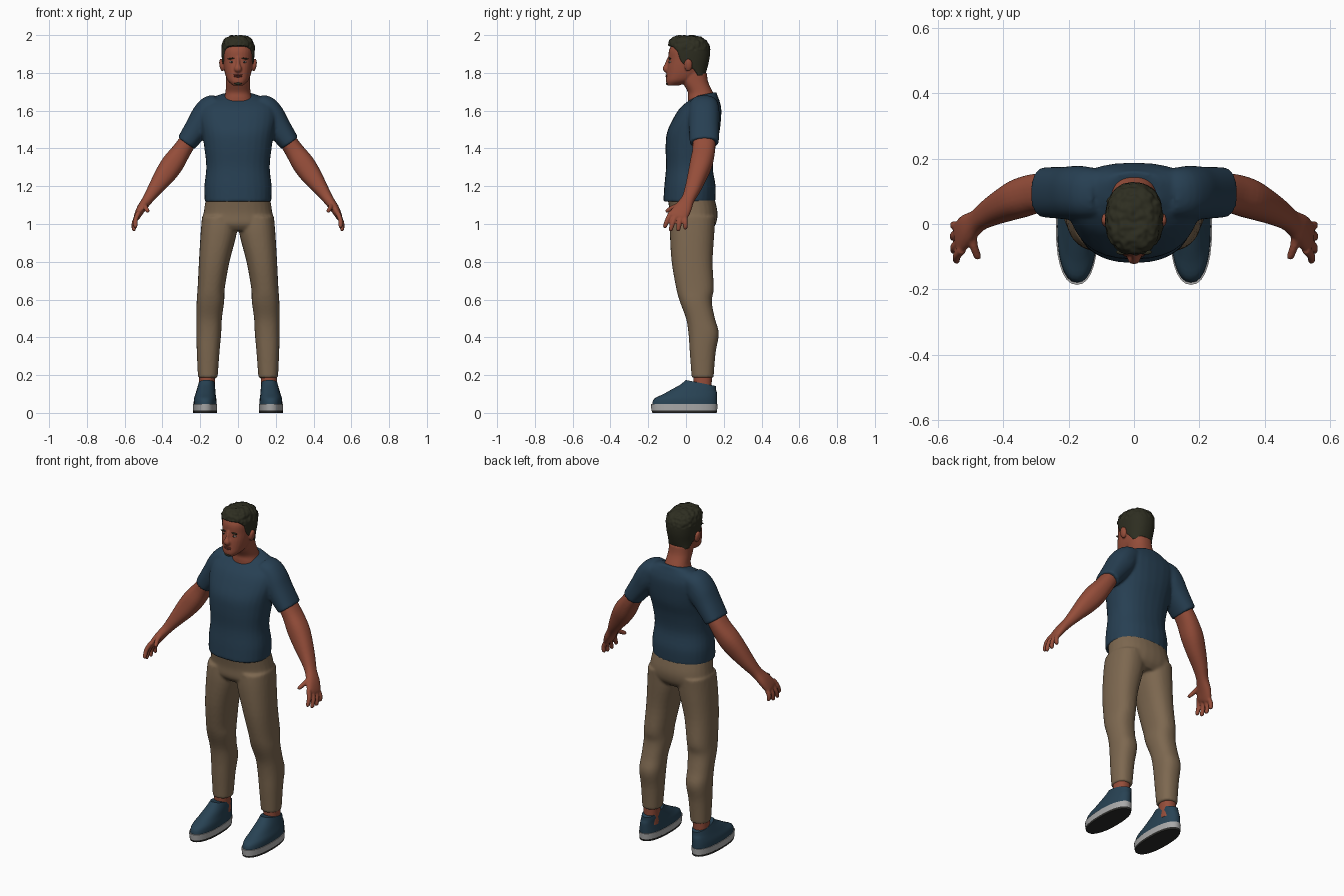
import bpy, bmesh, math
from mathutils import Vector, Matrix, noise


def material(name, r, g, b):
    m = bpy.data.materials.new(name)
    m.diffuse_color = (r, g, b, 1)
    return m


SKIN = material("brown skin", 0.30, 0.075, 0.042)
LIP = material("dark lip", 0.17, 0.036, 0.025)
HAIR = material("dark hair", 0.027, 0.027, 0.015)
SHIRT = material("navy cloth", 0.020, 0.050, 0.085)
SHOE = material("blue shoe", 0.021, 0.055, 0.088)
PANTS = material("tan cloth", 0.205, 0.138, 0.080)
SOLE = material("grey sole", 0.40, 0.40, 0.40)
TREAD = material("black tread", 0.025, 0.025, 0.023)
WHITE = material("eye white", 0.45, 0.38, 0.34)


def spline(rows, steps):
    """Smoothly interpolate rows of numbers."""
    rows = [tuple(r) + (0,) * (6 - len(r)) for r in rows]
    out = []
    for i in range(len(rows) - 1):
        a, b, c, d = (rows[max(i - 1, 0)], rows[i], rows[i + 1],
                      rows[min(i + 2, len(rows) - 1)])
        for s in range(steps):
            t = s / steps
            out.append([0.5 * (2 * q + (r - p) * t + (2 * p - 5 * q + 4 * r - w) * t * t
                               + (3 * q - p - 3 * r + w) * t ** 3)
                        for p, q, r, w in zip(a, b, c, d)])
    out.append(list(rows[-1]))
    return out


def loft(bm, rows, path=False, n=28, steps=4, power=2.3):
    """Rows are x, y, z, half width, half depth, tilt. Rings lie flat, or across the path."""
    pts = spline(rows, steps)
    rings = []
    for i, (x, y, z, rx, ry, tilt) in enumerate(pts):
        u, v = Vector((1, 0, 0)), Vector((0, 1, tilt))
        if path:
            t = (Vector(pts[min(i + 1, len(pts) - 1)][:3])
                 - Vector(pts[max(i - 1, 0)][:3])).normalized()
            v = Vector((0, 1, 0))
            v = (v - t * v.dot(t)).normalized()
            u = t.cross(v)
        ring = []
        for k in range(n):
            a = 2 * math.pi * k / n
            c, s = math.cos(a), math.sin(a)
            p = Vector((x, y, z)) + u * rx * math.copysign(abs(c) ** (2 / power), c)
            ring.append(bm.verts.new(p + v * ry * math.copysign(abs(s) ** (2 / power), s)))
        rings.append(ring)
    for a, b in zip(rings, rings[1:]):
        for k in range(n):
            bm.faces.new((a[k], a[(k + 1) % n], b[(k + 1) % n], b[k]))
    bm.faces.new(rings[0])
    bm.faces.new(rings[-1])


def ball(bm, loc, size, turn=0.0):
    m = Matrix.Translation(loc) @ Matrix.Rotation(turn, 4, 'Y') @ Matrix.Diagonal((*size, 1))
    bmesh.ops.create_uvsphere(bm, u_segments=16, v_segments=10, radius=1, matrix=m)


def spans(rows):
    """Turn left, right, front, back, z limits into ring rows."""
    return [((l + r) / 2, (f + b) / 2, z, (r - l) / 2, (b - f) / 2) for l, r, f, b, z in rows]


def flip_x(bm):
    geom = bm.verts[:] + bm.edges[:] + bm.faces[:]
    new = bmesh.ops.duplicate(bm, geom=geom)["geom"]
    for v in new:
        if isinstance(v, bmesh.types.BMVert):
            v.co.x = -v.co.x


def finish(name, bm, mat, voxel=0, smooth=0, angle=50):
    bmesh.ops.recalc_face_normals(bm, faces=bm.faces[:])
    me = bpy.data.meshes.new(name)
    bm.to_mesh(me)
    bm.free()
    ob = bpy.data.objects.new(name, me)
    bpy.context.collection.objects.link(ob)
    bpy.ops.object.select_all(action='DESELECT')
    ob.select_set(True)
    bpy.context.view_layer.objects.active = ob
    if voxel:
        m = ob.modifiers.new("blend", 'REMESH')
        m.mode = 'VOXEL'
        m.voxel_size = voxel
        s = ob.modifiers.new("soften", 'SMOOTH')
        s.factor = 0.5
        s.iterations = smooth
        bpy.ops.object.modifier_apply(modifier="blend")
        bpy.ops.object.modifier_apply(modifier="soften")
    ob.data.materials.clear()
    ob.data.materials.append(mat)
    bpy.ops.object.shade_smooth_by_angle(angle=math.radians(angle))
    return ob


# shirt: sleeves, then torso with a tilted collar
bm = bmesh.new()
loft(bm, [(.11, .095, 1.625, .06, .075), (.145, .095, 1.61, .07, .08), (.174, .095, 1.569, .075, .083),
          (.214, .095, 1.512, .066, .08), (.274, .097, 1.428, .054, .077)], path=True)
flip_x(bm)
torso = spans([(-.176, .176, -.12, .155, 1.118), (-.178, .178, -.115, .157, 1.2),
               (-.168, .168, -.106, .142, 1.3), (-.178, .178, -.108, .155, 1.4),
               (-.19, .19, -.102, .176, 1.48), (-.203, .203, -.072, .185, 1.55),
               (-.202, .202, -.035, .187, 1.61), (-.18, .18, .01, .178, 1.65)])
loft(bm, torso + [(0, .1, 1.672, .13, .067, .1), (0, .1, 1.687, .083, .06, .2)])
finish("shirt", bm, SHIRT, 0.008, 4)

# trousers: two legs, then hips
bm = bmesh.new()
loft(bm, spans([(.004, .19, -.08, .155, 1.04), (.007, .198, -.085, .15, .95), (.045, .207, -.076, .141, .8),
                (.07, .214, -.052, .147, .66), (.073, .219, -.033, .137, .59), (.085, .22, 0, .153, .5),
                (.089, .221, .013, .174, .42), (.098, .218, .02, .157, .32), (.108, .212, .03, .146, .185)]))
flip_x(bm)
loft(bm, spans([(-.17, .17, -.098, .15, 1.14), (-.182, .182, -.086, .167, 1.06),
                (-.193, .193, -.085, .158, 1.0), (-.16, .16, -.06, .13, .965)]))
finish("trousers", bm, PANTS, 0.008, 4)

# arms with hands
FINGERS = [((.526, -.078, 1.062), (.545, -.115, .98)), ((.533, -.055, 1.045), (.553, -.084, .963)),
           ((.537, -.029, 1.035), (.553, -.043, .962)), ((.538, -.005, 1.032), (.55, -.003, .972)),
           ((.492, -.02, 1.105), (.477, -.108, 1.066))]
bm = bmesh.new()
loft(bm, [(.25, .095, 1.46, .045, .06), (.297, .094, 1.39, .05, .06), (.345, .08, 1.32, .059, .06),
          (.39, .06, 1.255, .054, .052), (.44, .035, 1.185, .039, .042), (.478, .01, 1.13, .028, .035),
          (.51, -.015, 1.085, .024, .046), (.532, -.04, 1.045, .018, .05), (.538, -.047, 1.03, .012, .045)],
     path=True)
for base, tip in FINGERS:
    a, b = Vector(base), Vector(tip)
    mid = a.lerp(b, 0.5) + Vector((.006, 0, .004))
    loft(bm, [(*a, .013, .014), (*mid, .0125, .013), (*a.lerp(b, 0.9), .0105, .011), (*b, .005, .005)],
         path=True, n=12)
flip_x(bm)
finish("arms", bm, SKIN, 0.005, 2)

# head, neck, ears and nose
bm = bmesh.new()
loft(bm, [(0, .09, 1.64, .085, .08), (0, .082, 1.67, .074, .072), (0, .075, 1.7, .066, .066),
          (0, .05, 1.75, .064, .068), (0, .04, 1.8, .064, .07)])
loft(bm, spans([(-.026, .026, -.1, -.04, 1.733), (-.053, .053, -.106, .03, 1.757),
                (-.067, .067, -.104, .08, 1.79), (-.075, .075, -.1, .104, 1.83),
                (-.079, .079, -.093, .112, 1.87), (-.08, .08, -.09, .112, 1.92),
                (-.068, .068, -.065, .095, 1.96), (-.04, .04, -.035, .065, 1.982)]))
loft(bm, [(0, -.088, 1.882, .008, .01), (0, -.098, 1.845, .011, .014),
          (0, -.105, 1.822, .02, .018), (0, -.1, 1.809, .015, .012)], path=True, n=16)
for s in (-1, 1):
    ball(bm, (s * .087, .012, 1.842), (.012, .022, .034), s * .15)
finish("head", bm, SKIN, 0.005, 2)

# hair: a cap whose front follows the hairline
HAIRLINE = [(1.70, .07), (1.79, .06), (1.82, .04), (1.835, .015), (1.85, -.02), (1.88, -.035),
            (1.915, -.045), (1.938, -.068), (1.95, -.2), (2.1, -.2)]


def hairline(z):
    for (z0, y0), (z1, y1) in zip(HAIRLINE, HAIRLINE[1:]):
        if z <= z1:
            return y0 + (y1 - y0) * (z - z0) / (z1 - z0)
    return -.2


bm = bmesh.new()
loft(bm, spans([(-.066, .066, .02, .1, 1.785), (-.08, .08, -.09, .114, 1.83), (-.086, .086, -.1, .125, 1.88),
                (-.088, .088, -.098, .127, 1.93), (-.081, .081, -.09, .113, 1.965),
                (-.064, .064, -.075, .085, 1.985), (-.038, .038, -.05, .05, 1.997)]), n=40, steps=6)
for v in bm.verts:
    v.co.y = max(v.co.y, hairline(v.co.z))
hair = finish("hair", bm, HAIR, 0.005, 2)
for v in hair.data.vertices:
    if v.co.z > 1.92:
        out = (v.co - Vector((0, .02, 1.9))).normalized()
        v.co += out * 0.006 * noise.noise(v.co * 55)

# painted face details
bm = bmesh.new()
for s in (-1, 1):
    ball(bm, (s * .032, -.081, 1.858), (.014, .01, .006))
finish("eyes", bm, WHITE)
bm = bmesh.new()
for s in (-1, 1):
    ball(bm, (s * .032, -.087, 1.858), (.0055, .005, .0055))
finish("irises", bm, TREAD)
bm = bmesh.new()
for s in (-1, 1):
    ball(bm, (s * .035, -.086, 1.876), (.02, .008, .004), s * .1)
finish("eyebrows", bm, HAIR)
bm = bmesh.new()
ball(bm, (0, -.101, 1.789), (.024, .009, .004))
ball(bm, (0, -.1, 1.781), (.022, .01, .005))
finish("lips", bm, LIP)
bm = bmesh.new()
ball(bm, (0, -.098, 1.743), (.022, .009, .007))
finish("chin_beard", bm, HAIR)

# ankles and shoes
PARTS = [
    ("ankles", SKIN, [(.164, .088, .09, .042, .048), (.164, .088, .15, .042, .048), (.162, .088, .22, .044, .05)]),
    ("shoe_uppers", SHOE, spans([(.113, .235, -.18, .164, .04), (.115, .233, -.168, .165, .075),
                                 (.119, .224, -.11, .164, .105)])
     + [(.168, .062, .135, .047, .097, -.12), (.166, .078, .158, .042, .08, -.2)]),
    ("shoe_soles", SOLE, spans([(.111, .238, -.183, .165, .012), (.11, .239, -.186, .167, .046)])),
    ("shoe_treads", TREAD, spans([(.112, .237, -.178, .162, 0), (.111, .238, -.182, .165, .012)])),
]
for name, mat, rows in PARTS:
    bm = bmesh.new()
    loft(bm, rows)
    flip_x(bm)
    finish(name, bm, mat)
